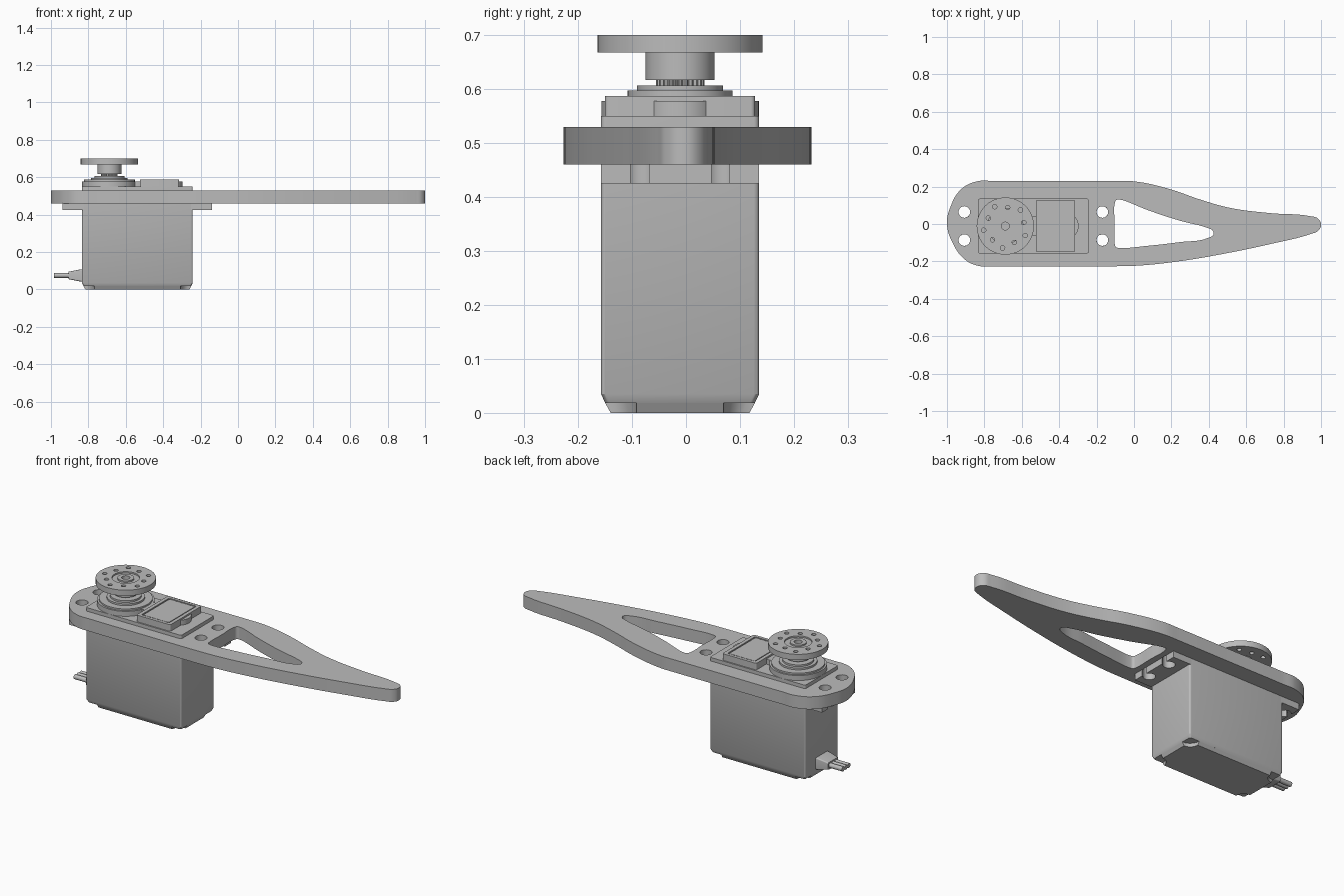
import bpy, bmesh, math

if "Cube" in bpy.data.objects:
    bpy.data.objects.remove(bpy.data.objects["Cube"], do_unlink=True)

grey = bpy.data.materials.new("plain_grey")
grey.use_nodes = True
colour = (0.5, 0.5, 0.5, 1)
grey.diffuse_color = colour
grey.node_tree.nodes["Principled BSDF"].inputs["Base Color"].default_value = colour

parts = []
CY = -0.011            # servo centre line
CX = -0.538            # case centre
OUT = (-0.688, CY)     # output shaft


def add_part(name, bm):
    bmesh.ops.remove_doubles(bm, verts=bm.verts, dist=1e-5)
    bmesh.ops.recalc_face_normals(bm, faces=bm.faces)
    mesh = bpy.data.meshes.new(name)
    bm.to_mesh(mesh)
    bm.free()
    mesh.materials.append(grey)
    ob = bpy.data.objects.new(name, mesh)
    bpy.context.collection.objects.link(ob)
    parts.append(ob)
    return ob


def ring(centre, r, n=32):
    return [(centre[0] + r * math.cos(math.tau * i / n),
             centre[1] + r * math.sin(math.tau * i / n)) for i in range(n)]


def rect(cx, cy, hx, hy, r=0.01, notched=False, n=6):
    """Rectangle with rounded corners, or with scooped-out corners."""
    pts = []
    for q, (sx, sy) in enumerate([(1, 1), (-1, 1), (-1, -1), (1, -1)]):
        inset = 0 if notched else r
        for i in range(n + 1):
            t = i / n
            a = math.radians(90 * (q + 3 - t if notched else q + t))
            pts.append((cx + sx * (hx - inset) + r * math.cos(a),
                        cy + sy * (hy - inset) + r * math.sin(a)))
    return pts


def prism(name, z0, z1, loops, curved=()):
    """Extruded flat outline; inner loops become holes."""
    cu = bpy.data.curves.new(name, "CURVE")
    cu.dimensions = "2D"
    cu.fill_mode = "BOTH"
    cu.extrude = (z1 - z0) / 2
    for pts in loops:
        sp = cu.splines.new("POLY")
        sp.points.add(len(pts) - 1)
        for p, (x, y) in zip(sp.points, pts):
            p.co = (x, y, 0, 1)
        sp.use_cyclic_u = True
    for pts in curved:
        sp = cu.splines.new("BEZIER")
        sp.resolution_u = 8
        sp.bezier_points.add(len(pts) - 1)
        for p, (x, y) in zip(sp.bezier_points, pts):
            p.co = (x, y, 0)
            p.handle_left_type = p.handle_right_type = "AUTO"
        sp.use_cyclic_u = True
    tmp = bpy.data.objects.new(name + "_outline", cu)
    bpy.context.collection.objects.link(tmp)
    dg = bpy.context.evaluated_depsgraph_get()
    mesh = bpy.data.meshes.new_from_object(tmp.evaluated_get(dg))
    bm = bmesh.new()
    bm.from_mesh(mesh)
    bmesh.ops.translate(bm, verts=bm.verts, vec=(0, 0, (z0 + z1) / 2))
    bpy.data.objects.remove(tmp, do_unlink=True)
    bpy.data.curves.remove(cu)
    bpy.data.meshes.remove(mesh)
    return add_part(name, bm)


def loft(name, sections):
    """Skin through matching closed 3D loops, capped at both ends."""
    bm = bmesh.new()
    rows = [[bm.verts.new(p) for p in s] for s in sections]
    n = len(rows[0])
    for a, b in zip(rows, rows[1:]):
        for i in range(n):
            j = (i + 1) % n
            bm.faces.new((a[i], a[j], b[j], b[i]))
    bm.faces.new(rows[0][::-1])
    bm.faces.new(rows[-1])
    return add_part(name, bm)


def at(z, pts):
    return [(x, y, z) for x, y in pts]


# Mounting arm with triangular window and screw holes
arm = [(-1, 0), (-0.982, 0.09), (-0.925, 0.185), (-0.84, 0.228), (-0.75, 0.23),
       (-0.4, 0.23), (-0.1, 0.23), (0, 0.228), (0.19, 0.187), (0.35, 0.132),
       (0.51, 0.087), (0.73, 0.058), (0.94, 0.042), (0.985, 0.028), (1, -0.005),
       (0.985, -0.036), (0.95, -0.052), (0.73, -0.107), (0.46, -0.163),
       (0.25, -0.198), (0.03, -0.222), (-0.1, -0.226), (-0.4, -0.226),
       (-0.75, -0.226), (-0.84, -0.222), (-0.91, -0.185), (-0.965, -0.11)]
window = [(-0.103, 0.11), (-0.095, 0.128), (-0.075, 0.13), (0.085, 0.07),
          (0.245, 0.018), (0.395, -0.022), (0.42, -0.035), (0.425, -0.055),
          (0.395, -0.075), (0.245, -0.097), (0.08, -0.116), (-0.08, -0.128),
          (-0.098, -0.122), (-0.103, -0.105), (-0.103, 0)]
screw_x, screw_y = (-0.907, -0.169), (CY + 0.075, CY - 0.075)
screws = [ring((x, y), 0.031, 24) for x in screw_x for y in screw_y]
prism("mounting_arm", 0.46, 0.53, screws, [arm, window])

# Servo case: bevelled bottom, scooped screw pockets in the bottom corners
HX, HY = 0.296, 0.1465
loft("case_bottom", [
    at(0, rect(CX, CY, HX - 0.018, HY - 0.018, 0.048, True)),
    at(0.018, rect(CX, CY, HX - 0.008, HY - 0.008, 0.058, True))])
loft("case_body", [
    at(0.018, rect(CX, CY, HX - 0.008, HY - 0.008)),
    at(0.035, rect(CX, CY, HX, HY)),
    at(0.55, rect(CX, CY, HX, HY))])


# Mounting ears with open-ended screw slots
def ear(name, side, screw):
    end = CX + side * 0.4
    root = CX + side * (HX - 0.01)
    pts = [(root, CY - HY), (end, CY - HY)]
    for y in sorted(screw_y):
        half = math.asin(0.017 / 0.031)
        pts.append((end, y - 0.017))
        for i in range(17):
            a = -half - (math.tau - 2 * half) * i / 16
            pts.append((screw + side * 0.031 * math.cos(a), y + 0.031 * math.sin(a)))
        pts.append((end, y + 0.017))
    pts += [(end, CY + HY), (root, CY + HY)]
    prism(name, 0.425, 0.462, [pts])


ear("ear_right", -1, screw_x[0])
ear("ear_left", 1, screw_x[1])

# Raised gear covers on top of the case
prism("output_cover", 0.55, 0.578, [ring(OUT, 0.146, 64)])
prism("cover_bridge", 0.55, 0.578, [rect(-0.575, CY, 0.06, 0.05, 0.005)])
prism("gear_bump", 0.55, 0.578, [ring((-0.368, CY), 0.072, 40)])
prism("gear_cover", 0.55, 0.581, [rect(-0.42, CY, 0.105, 0.139, 0.008)])
prism("gear_cover_rim", 0.581, 0.587, [rect(-0.42, CY, 0.105, 0.139, 0.008),
                                       rect(-0.42, CY, 0.085, 0.122, 0.006)])
prism("gear_cover_panel", 0.581, 0.585, [rect(-0.42, CY, 0.079, 0.116, 0.006)])

# Output bearing steps and toothed shaft
for name, z0, z1, r in [("bearing_seat", 0.578, 0.587, 0.136),
                        ("bearing_outer", 0.587, 0.597, 0.097),
                        ("bearing_inner", 0.597, 0.607, 0.08)]:
    prism(name, z0, z1, [ring(OUT, r, 64)])
teeth = 25
spline = [(OUT[0] + r * math.cos(a), OUT[1] + r * math.sin(a))
          for i in range(teeth * 4)
          for r, a in [(0.045 if i % 4 < 2 else 0.039, math.tau * i / (teeth * 4))]]
prism("toothed_shaft", 0.607, 0.63, [spline])

# Round horn: hub, drilled disc, recessed centre
bore = ring(OUT, 0.021, 24)
prism("horn_hub", 0.617, 0.668, [ring(OUT, 0.064, 48), bore])
drilled = []
for i in range(10):
    a = math.tau * (i + 0.3) / 10
    r = 0.118 if i % 2 else 0.1
    drilled.append(ring((OUT[0] + r * math.cos(a), OUT[1] + r * math.sin(a)), 0.012, 14))
rim = ring(OUT, 0.153, 72)
prism("horn_disc", 0.668, 0.692, [rim, bore] + drilled)
prism("horn_face", 0.692, 0.70, [rim, ring(OUT, 0.07, 48)] + drilled)
prism("horn_centre", 0.692, 0.70, [ring(OUT, 0.042, 36), bore])

# Cable boot and three wires leaving the right end
loft("cable_boot", [[(x, y, z) for y, z in rect(CY, 0.075, hy, hz, 0.006)]
                    for x, hy, hz in [(-0.82, 0.055, 0.034), (-0.85, 0.052, 0.031),
                                      (-0.905, 0.044, 0.02)]])
for name, k in [("wire_front", -1), ("wire_middle", 0), ("wire_back", 1)]:
    loft(name, [[(x, y, z) for y, z in ring((CY + k * 0.026, 0.075), 0.013, 16)]
                for x in (-0.9, -0.985)])

# Smooth round walls, keep hard edges crisp
bpy.ops.object.select_all(action="DESELECT")
for ob in parts:
    ob.select_set(True)
bpy.context.view_layer.objects.active = parts[0]
bpy.ops.object.shade_smooth_by_angle(angle=math.radians(30))
